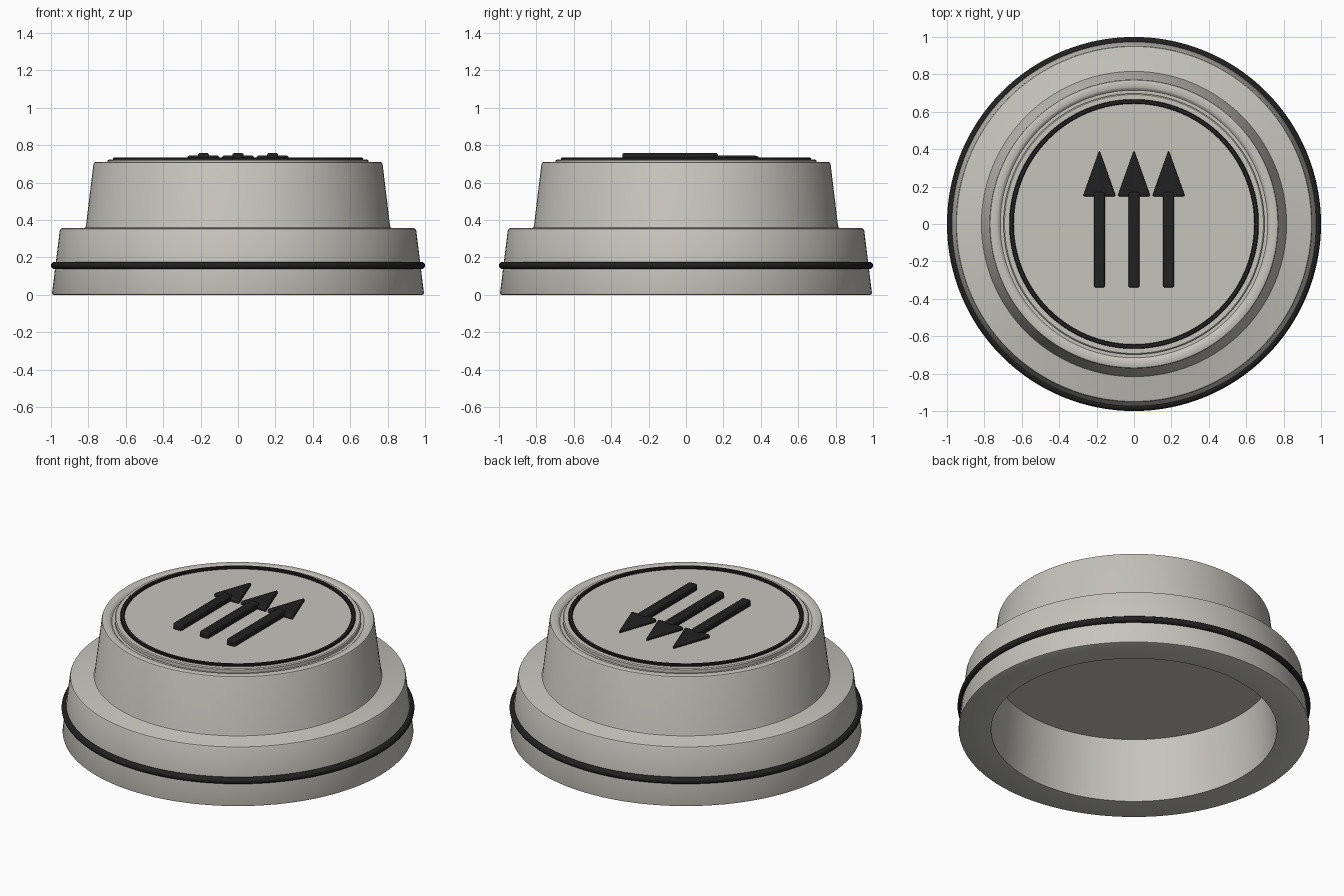
import bpy
import bmesh
import math

if "Cube" in bpy.data.objects:
    bpy.data.objects.remove(bpy.data.objects["Cube"], do_unlink=True)


def make_material(name, color):
    mat = bpy.data.materials.new(name)
    mat.use_nodes = True
    mat.diffuse_color = color
    bsdf = next(n for n in mat.node_tree.nodes if n.type == 'BSDF_PRINCIPLED')
    bsdf.inputs["Base Color"].default_value = color
    return mat


GREY = make_material("warm grey", (0.56, 0.55, 0.50, 1))
BLACK = make_material("soft black", (0.015, 0.015, 0.015, 1))


def finish(name, bm, mat, bevel=0.0):
    bmesh.ops.recalc_face_normals(bm, faces=bm.faces[:])
    mesh = bpy.data.meshes.new(name)
    bm.to_mesh(mesh)
    bm.free()
    mesh.materials.append(mat)
    obj = bpy.data.objects.new(name, mesh)
    bpy.context.collection.objects.link(obj)
    if bevel:
        mod = obj.modifiers.new("rounded edges", 'BEVEL')
        mod.width = bevel
        mod.segments = 3
        mod.limit_method = 'ANGLE'
    bpy.ops.object.select_all(action='DESELECT')
    obj.select_set(True)
    bpy.context.view_layer.objects.active = obj
    bpy.ops.object.shade_smooth_by_angle(angle=math.radians(35))
    return obj


def lathe(name, profile, mat, closed=False, steps=128):
    """Revolve (radius, height) points around the z axis."""
    bm = bmesh.new()
    verts = [bm.verts.new((r, 0, z)) for r, z in profile]
    pairs = list(zip(verts, verts[1:]))
    if closed:
        pairs.append((verts[-1], verts[0]))
    edges = [bm.edges.new(p) for p in pairs]
    bmesh.ops.spin(bm, geom=verts + edges, axis=(0, 0, 1), cent=(0, 0, 0),
                   angle=math.tau, steps=steps)
    bmesh.ops.remove_doubles(bm, verts=bm.verts[:], dist=0.0001)
    return finish(name, bm, mat)


def plate(name, outline, z0, z1, mat, bevel):
    """Extrude a flat outline between two heights."""
    bm = bmesh.new()
    face = bm.faces.new([bm.verts.new((x, y, z0)) for x, y in outline])
    new = bmesh.ops.extrude_face_region(bm, geom=[face])["geom"]
    bmesh.ops.translate(bm, vec=(0, 0, z1 - z0),
                        verts=[v for v in new if isinstance(v, bmesh.types.BMVert)])
    return finish(name, bm, mat, bevel)


# Hollow stepped body, from cavity ceiling round to the raised top disc
lathe("body", [
    (0, 0.39), (0.785, 0.39), (0.81, 0),
    (0.985, 0), (0.992, 0.003), (0.994, 0.01),
    (0.953, 0.345), (0.949, 0.353), (0.94, 0.357),
    (0.822, 0.357), (0.816, 0.36), (0.813, 0.368),
    (0.773, 0.700), (0.769, 0.708), (0.760, 0.711),
    (0.732, 0.711), (0.724, 0.707), (0.715, 0.698), (0.698, 0.698),
    (0.698, 0.718), (0.692, 0.723), (0, 0.723),
], GREY)

# Rubber band round the skirt
lathe("side_band", [(0.978 + 0.022 * math.cos(a * math.tau / 16),
                     0.157 + 0.02 * math.sin(a * math.tau / 16))
                    for a in range(16)], BLACK, closed=True)

# Thin raised ring on the top disc
lathe("top_ring", [(0.643, 0.715), (0.643, 0.731), (0.647, 0.735),
                   (0.663, 0.735), (0.667, 0.731), (0.667, 0.715)],
      BLACK, closed=True)

# Three raised arrows pointing to the back
for label, x in (("left", 0.185), ("middle", 0), ("right", -0.185)):
    plate(label + "_arrow_shaft",
          [(x - 0.029, -0.34), (x + 0.029, -0.34),
           (x + 0.029, 0.17), (x - 0.029, 0.17)], 0.71, 0.759, BLACK, 0.01)
    plate(label + "_arrow_head",
          [(x - 0.088, 0.148), (x + 0.088, 0.148), (x, 0.395)],
          0.71, 0.745, BLACK, 0.01)
